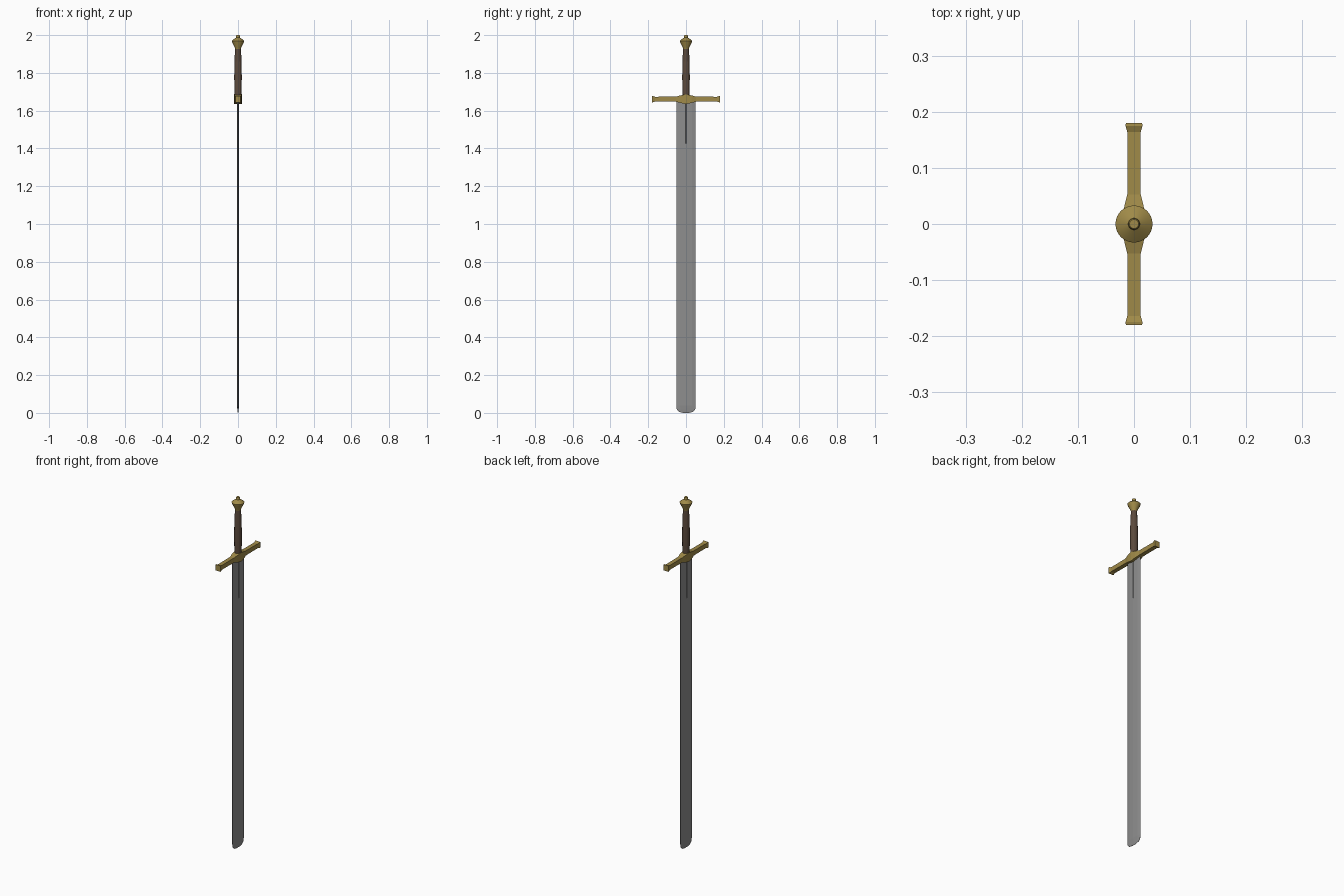
import bpy, bmesh, math

if "Cube" in bpy.data.objects:
    bpy.data.objects.remove(bpy.data.objects["Cube"])


def material(name, color):
    m = bpy.data.materials.new(name)
    m.diffuse_color = (*color, 1)
    m.use_nodes = True
    m.node_tree.nodes["Principled BSDF"].inputs["Base Color"].default_value = m.diffuse_color
    return m


gold = material("brass", (0.35, 0.255, 0.065))
leather = material("leather", (0.105, 0.068, 0.046))
steel = material("steel", (0.27, 0.27, 0.27))


def loft(name, rings, mat=None, smooth=None):
    """Skin a list of equal-length point rings and cap both ends."""
    bm = bmesh.new()
    loops = [[bm.verts.new(p) for p in ring] for ring in rings]
    for a, b in zip(loops, loops[1:]):
        for i in range(len(a)):
            j = (i + 1) % len(a)
            bm.faces.new((a[i], a[j], b[j], b[i]))
    bm.faces.new(loops[0])
    bm.faces.new(loops[-1])
    bmesh.ops.recalc_face_normals(bm, faces=bm.faces)
    mesh = bpy.data.meshes.new(name)
    bm.to_mesh(mesh)
    bm.free()
    obj = bpy.data.objects.new(name, mesh)
    bpy.context.collection.objects.link(obj)
    if mat:
        mesh.materials.append(mat)
    if smooth:
        bpy.ops.object.select_all(action='DESELECT')
        obj.select_set(True)
        bpy.context.view_layer.objects.active = obj
        bpy.ops.object.shade_smooth_by_angle(angle=math.radians(smooth))
    return obj


def circle(r, z, n):
    return [(r * math.cos(2 * math.pi * i / n), r * math.sin(2 * math.pi * i / n), z)
            for i in range(n)]


# Blade: shallow central ridge, bevelled edges and a rounded blunt tip
def blade_ring(w, t, z):
    e, s, b = 0.0006, t * 0.75, w * 0.6
    return [(s, -b, z), (t, 0, z), (s, b, z), (e, w, z), (-e, w, z),
            (-s, b, z), (-t, 0, z), (-s, -b, z), (-e, -w, z), (e, -w, z)]


blade = loft("blade", [blade_ring(w, t, z) for w, t, z in
                       [(0.015, 0.001, 0.0), (0.036, 0.0018, 0.005), (0.046, 0.003, 0.014),
                        (0.050, 0.004, 0.024), (0.0515, 0.0055, 0.04), (0.0515, 0.0055, 1.66)]],
             steel)

# Short narrow fuller cut into both faces below the guard
for side in (-1, 1):
    rings = [[(side * 0.003, 0, z), (side * 0.008, w, z), (side * 0.008, -w, z)]
             for w, z in [(0.006, 1.425), (0.006, 1.655)]]
    cutter = loft("fuller_cutter", rings, steel)
    cutter.hide_render = True
    cutter.hide_set(True)
    cut = blade.modifiers.new("fuller", 'BOOLEAN')
    cut.operation = 'DIFFERENCE'
    cut.object = cutter

# Crossguard: square bar, swollen centre, flared ends (y, half x, half z)
half = [(0.0, 0.020, 0.026), (0.028, 0.018, 0.020), (0.053, 0.012, 0.0135),
        (0.164, 0.012, 0.0125), (0.175, 0.015, 0.017), (0.180, 0.0145, 0.0165)]
profile = [(-y, x, z) for y, x, z in reversed(half[1:])] + half
loft("crossguard", [[(x, y, 1.661 + z), (x, y, 1.661 - z), (-x, y, 1.661 - z), (-x, y, 1.661 + z)]
                    for y, x, z in profile], gold)

# Grip: gently swollen wrapped handle
loft("grip", [circle(r, z, 12) for r, z in
              [(0.018, 1.675), (0.0195, 1.72), (0.020, 1.78), (0.0193, 1.84),
               (0.017, 1.90), (0.015, 1.94)]], leather, 20)

# Pommel: flared cone with a small cap
loft("pommel", [circle(r, z, 32) for r, z in
                [(0.015, 1.925), (0.017, 1.935), (0.031, 1.962), (0.033, 1.970),
                 (0.022, 1.979), (0.0105, 1.987), (0.010, 1.991),
                 (0.010, 1.997), (0.008, 2.0)]], gold, 35)
